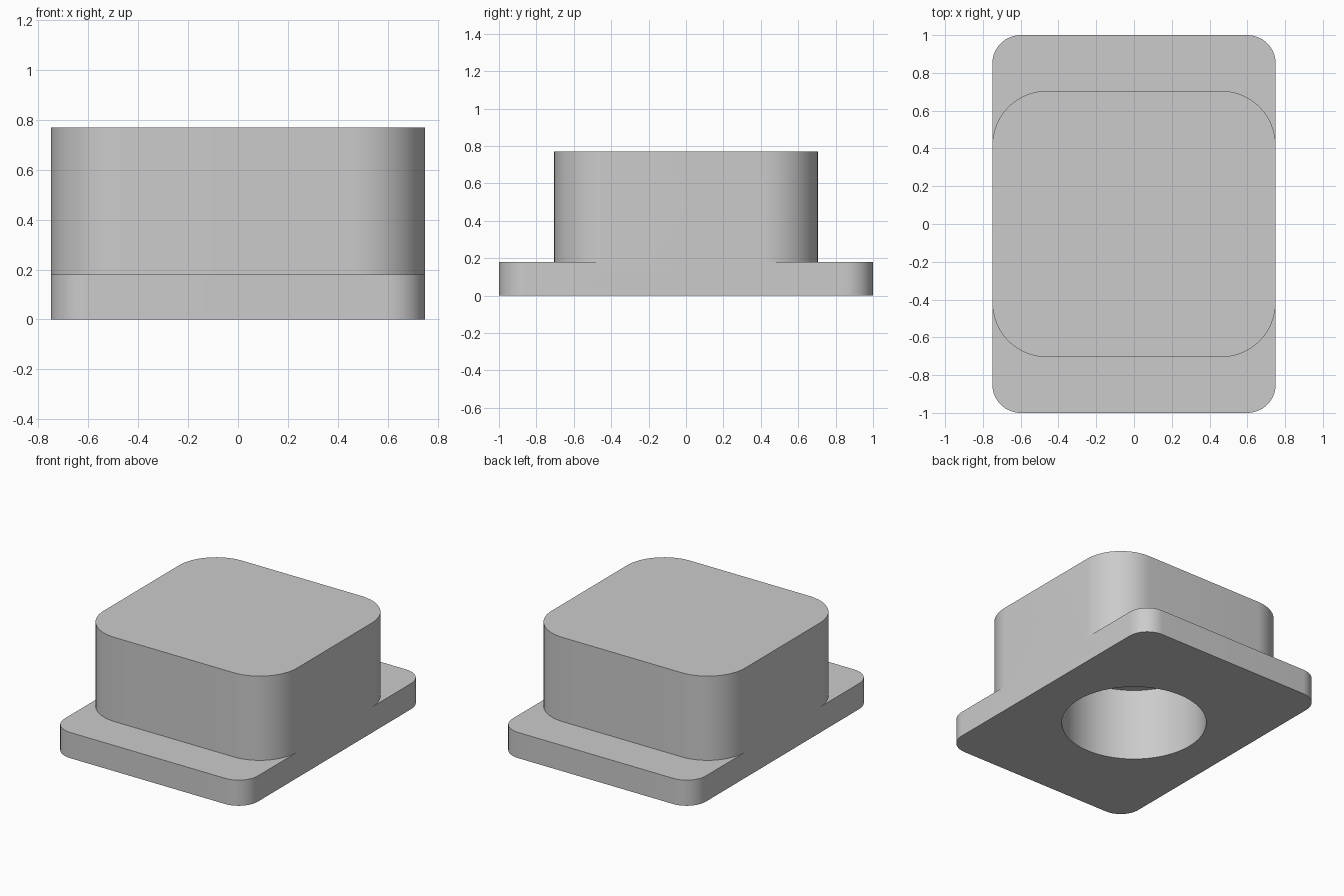
import bpy
import bmesh
from math import radians
from mathutils import Vector

cube = bpy.data.objects.get("Cube")
if cube:
    bpy.data.objects.remove(cube, do_unlink=True)

grey = bpy.data.materials.new("light grey")
grey.use_nodes = True
GREY = (0.6, 0.6, 0.6, 1)
grey.diffuse_color = GREY
grey.node_tree.nodes["Principled BSDF"].inputs["Base Color"].default_value = GREY


def finish(name, bm):
    bmesh.ops.recalc_face_normals(bm, faces=bm.faces)
    mesh = bpy.data.meshes.new(name)
    bm.to_mesh(mesh)
    bm.free()
    mesh.materials.append(grey)
    obj = bpy.data.objects.new(name, mesh)
    bpy.context.collection.objects.link(obj)
    return obj


def rounded_block(name, half_x, half_y, z0, z1, radius):
    """Box with rounded vertical edges."""
    bm = bmesh.new()
    corners = [(-half_x, -half_y), (half_x, -half_y), (half_x, half_y), (-half_x, half_y)]
    face = bm.faces.new([bm.verts.new((x, y, z0)) for x, y in corners])
    new = bmesh.ops.extrude_face_region(bm, geom=[face])["geom"]
    top = [v for v in new if isinstance(v, bmesh.types.BMVert)]
    bmesh.ops.translate(bm, verts=top, vec=Vector((0, 0, z1 - z0)))
    upright = [e for e in bm.edges if abs(e.verts[0].co.z - e.verts[1].co.z) > 0.01]
    bmesh.ops.bevel(bm, geom=upright, offset=radius, segments=16,
                    profile=0.5, affect='EDGES')
    return finish(name, bm)


def combine(target, tool, operation):
    mod = target.modifiers.new(operation.title(), 'BOOLEAN')
    mod.object = tool
    mod.operation = operation
    mod.solver = 'EXACT'
    bpy.context.view_layer.objects.active = target
    bpy.ops.object.modifier_apply(modifier=mod.name)
    bpy.data.objects.remove(tool, do_unlink=True)


# Flange plate with the raised block fused on top, flush at the sides
housing = rounded_block("flanged_housing", 0.75, 1.0, 0, 0.18, 0.15)
block = rounded_block("raised_block", 0.75, 0.705, 0.09, 0.77, 0.29)
combine(housing, block, 'UNION')

# Blind round bore from below
DEPTH = 0.515
bm = bmesh.new()
bmesh.ops.create_cone(bm, cap_ends=True, segments=96, radius1=0.47, radius2=0.47,
                      depth=2 * DEPTH)
bore = finish("bore_cutter", bm)
bore.hide_render = True
combine(housing, bore, 'DIFFERENCE')

# Smooth rounded walls, crisp rims
bpy.ops.object.select_all(action='DESELECT')
housing.select_set(True)
bpy.context.view_layer.objects.active = housing
bpy.ops.object.shade_smooth_by_angle(angle=radians(30))
